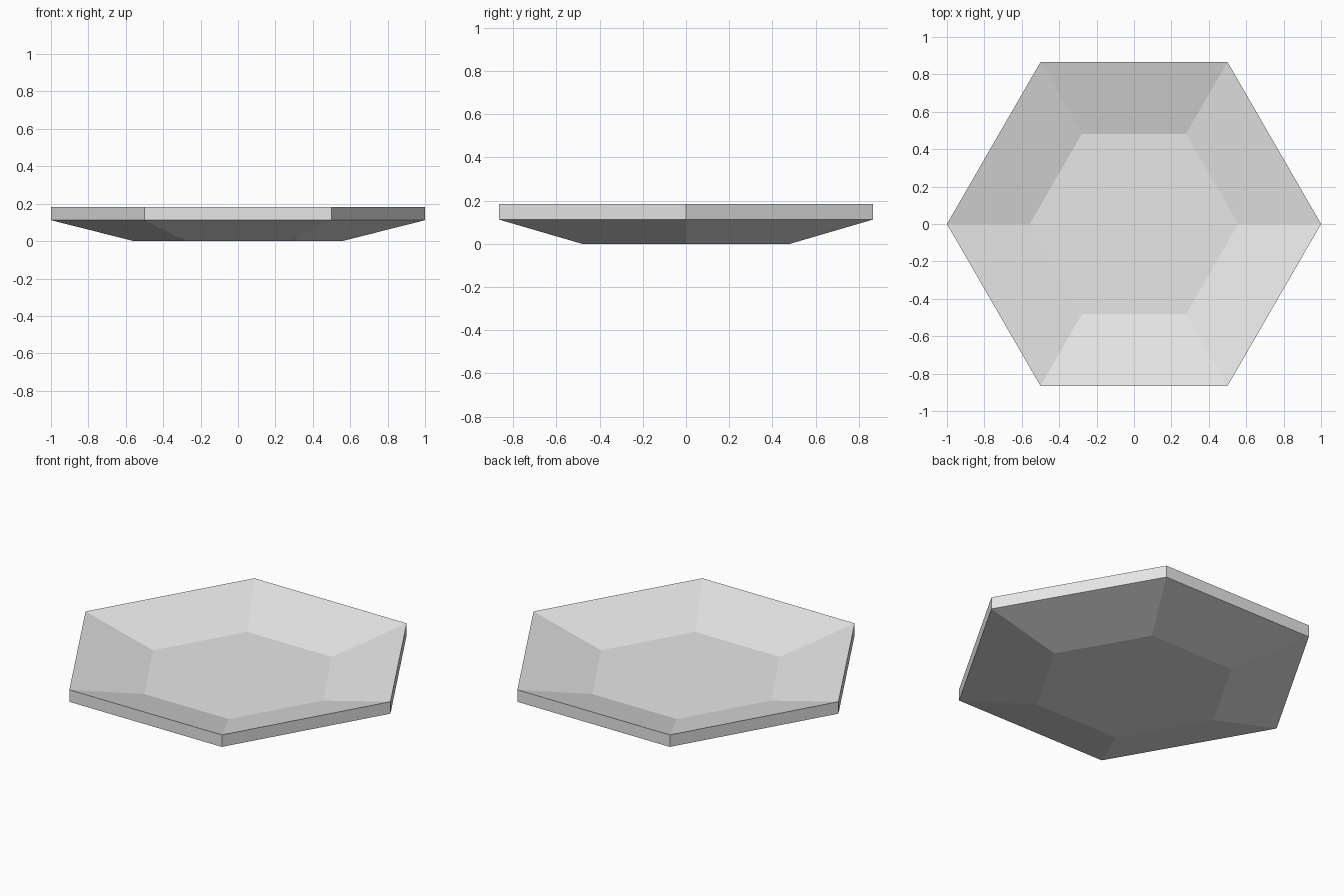
import bpy
import bmesh
from math import cos, sin, tau

cube = bpy.data.objects.get("Cube")
if cube:
    bpy.data.objects.remove(cube, do_unlink=True)

SIDES = 6
RIM_RADIUS, FLOOR_RADIUS = 1.0, 0.557
RISE, THICKNESS = 0.112, 0.071

# Plain grey material
grey = bpy.data.materials.new("light grey")
grey.use_nodes = True
colour = (0.8, 0.8, 0.8, 1)
grey.diffuse_color = colour
grey.node_tree.nodes["Principled BSDF"].inputs["Base Color"].default_value = colour

bm = bmesh.new()


def ring(radius, z):
    return [bm.verts.new((radius * cos(tau * i / SIDES), radius * sin(tau * i / SIDES), z))
            for i in range(SIDES)]


def bridge(a, b):
    for i in range(SIDES):
        j = (i + 1) % SIDES
        bm.faces.new((a[i], a[j], b[j], b[i]))


# Closed section: underside, vertical rim, inner slope, recessed floor
rings = [ring(FLOOR_RADIUS, 0), ring(RIM_RADIUS, RISE),
         ring(RIM_RADIUS, RISE + THICKNESS), ring(FLOOR_RADIUS, THICKNESS)]
for lower, upper in zip(rings, rings[1:]):
    bridge(lower, upper)
bm.faces.new(rings[0])
bm.faces.new(rings[-1])
bmesh.ops.recalc_face_normals(bm, faces=bm.faces)

# Hexagonal dish
mesh = bpy.data.meshes.new("hexagonal_dish")
bm.to_mesh(mesh)
bm.free()
mesh.materials.append(grey)
dish = bpy.data.objects.new("hexagonal_dish", mesh)
bpy.context.collection.objects.link(dish)
